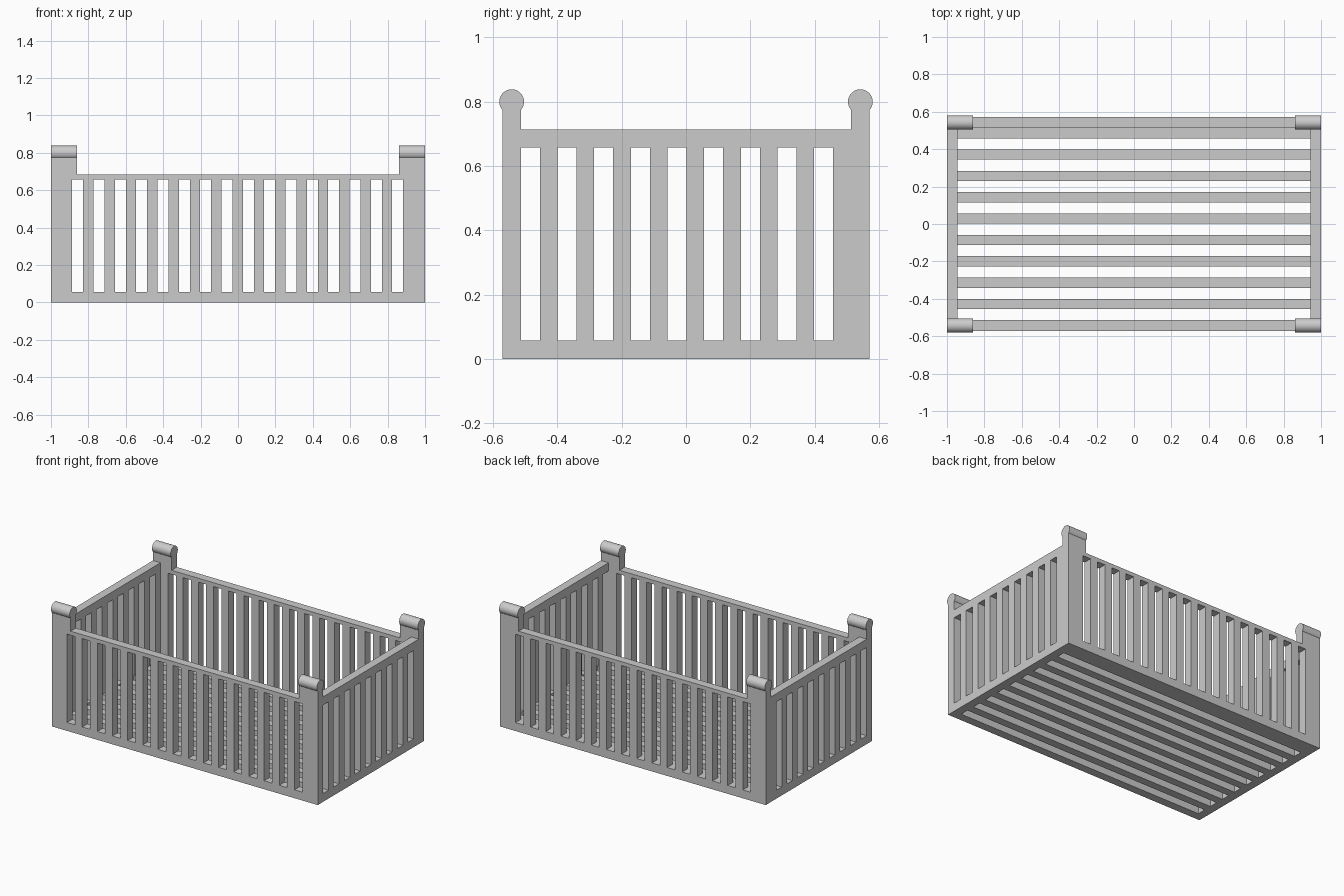
import bpy
import bmesh
import math
from mathutils import Matrix, Vector

cube = bpy.data.objects.get("Cube")
if cube:
    bpy.data.objects.remove(cube, do_unlink=True)

WALL = 0.057            # thickness of walls and floor
HX, HY = 1.0, 0.571     # outer half sizes
IX, IY = HX - WALL, HY - WALL
PITCH, GAP = 0.1141, 0.059
SLOT_TOP = 0.658
POST_W, POST_TOP = 0.14, 0.80
LONG_TOP, SHORT_TOP = 0.685, 0.714
ROLLER_R = 0.0385

grey = bpy.data.materials.new("plain_grey")
grey.use_nodes = True
colour = (0.6, 0.6, 0.6, 1.0)
grey.diffuse_color = colour
grey.node_tree.nodes["Principled BSDF"].inputs["Base Color"].default_value = colour


def boxes(name, spans):
    """One object made of boxes, each given by its low and high corner."""
    bm = bmesh.new()
    for low, high in spans:
        low, high = Vector(low), Vector(high)
        place = Matrix.Translation((low + high) / 2) @ Matrix.Diagonal((high - low).to_4d())
        bmesh.ops.create_cube(bm, size=1, matrix=place)
    mesh = bpy.data.meshes.new(name)
    bm.to_mesh(mesh)
    bm.free()
    mesh.materials.append(grey)
    obj = bpy.data.objects.new(name, mesh)
    bpy.context.collection.objects.link(obj)
    return obj


def cut(target, name, spans):
    """Cut the boxes out of the target and remove the cutter."""
    cutter = boxes(name, spans)
    cutter.hide_render = True
    mod = target.modifiers.new(name, 'BOOLEAN')
    mod.operation, mod.solver, mod.object = 'DIFFERENCE', 'EXACT', cutter
    bpy.context.view_layer.objects.active = target
    bpy.ops.object.modifier_apply(modifier=name)
    bpy.data.objects.remove(cutter, do_unlink=True)


def starts(first, count):
    return [first + i * PITCH for i in range(count)]


# Crate body: a block hollowed out, with rails lowered between the corner posts
crate = boxes("crate_body", [((-HX, -HY, 0), (HX, HY, POST_TOP))])
cut(crate, "hollow", [((-IX, -IY, WALL), (IX, IY, 1))])
cut(crate, "long_rail_drop", [((POST_W - HX, -1, LONG_TOP), (HX - POST_W, 1, 1))])
cut(crate, "short_rail_drop", [((-2, -IY, SHORT_TOP), (2, IY, 1))])

# Upright slots through the long walls, then through the short walls
cut(crate, "long_wall_slots",
    [((x, -1, WALL), (x + GAP, 1, SLOT_TOP)) for x in starts(-0.887, 16)])
cut(crate, "short_wall_slots",
    [((-2, y, WALL), (2, y + GAP, SLOT_TOP)) for y in starts(-IY, 9)])

# Lengthwise slots through the floor
cut(crate, "floor_slots",
    [((-IX, y, -1), (IX, y + GAP, 0.2)) for y in starts(-IY, 9)])

# Rounded rollers on top of the four posts
for x_name, sx in (("left", 1), ("right", -1)):
    for y_name, sy in (("front", -1), ("back", 1)):
        bpy.ops.mesh.primitive_cylinder_add(
            vertices=48, radius=ROLLER_R, depth=POST_W,
            location=(sx * (HX - POST_W / 2), sy * (HY - WALL / 2), POST_TOP),
            rotation=(0, math.pi / 2, 0))
        roller = bpy.context.object
        roller.name = f"{y_name}_{x_name}_post_roller"
        roller.data.materials.append(grey)
        bpy.ops.object.shade_smooth_by_angle(angle=math.radians(40))
